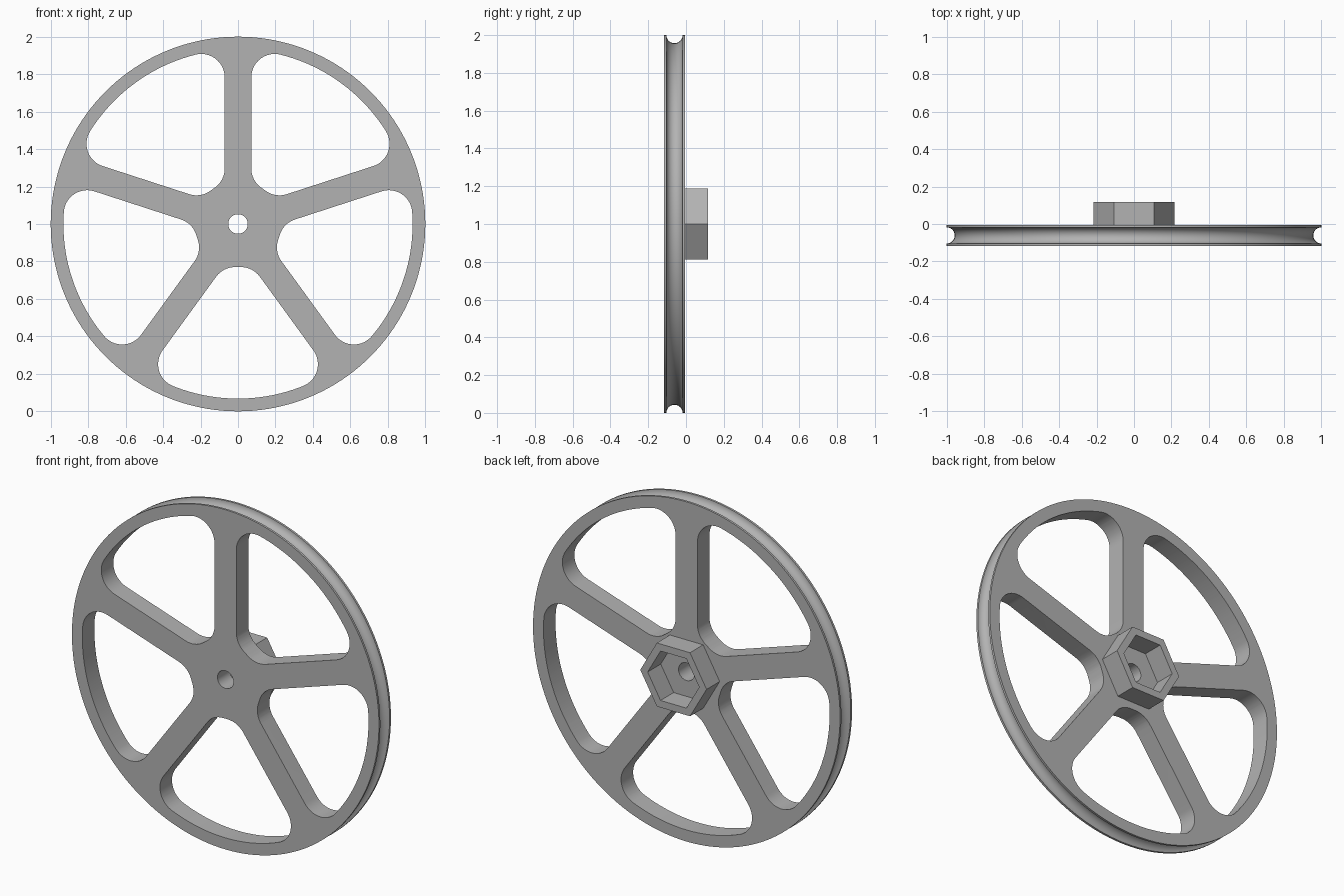
import bpy, bmesh
from math import sin, cos, tau, radians, atan2, hypot, sqrt

cube = bpy.data.objects.get("Cube")
if cube:
    bpy.data.objects.remove(cube, do_unlink=True)

FRONT, BACK, TOP = -0.117, -0.005, 0.117   # depths along y
RIM_IN, HUB, BORE = 0.932, 0.23, 0.052     # radii
SPOKE, FILLET, GROOVE = 0.071, 0.125, 0.043
HEX_OUT, HEX_IN = 0.216, 0.168

grey = bpy.data.materials.new("grey")
grey.use_nodes = True
colour = (0.45, 0.45, 0.45, 1)
grey.diffuse_color = colour
grey.node_tree.nodes["Principled BSDF"].inputs["Base Color"].default_value = colour


def make_object(name, bm):
    bmesh.ops.recalc_face_normals(bm, faces=bm.faces)
    mesh = bpy.data.meshes.new(name)
    bm.to_mesh(mesh)
    bm.free()
    mesh.materials.append(grey)
    ob = bpy.data.objects.new(name, mesh)
    ob.location.z = 1
    bpy.context.collection.objects.link(ob)
    return ob


def lathe(name, section, sides):
    """Turn a closed (radius, y) section around the y axis."""
    bm = bmesh.new()
    rings = [[bm.verts.new((r * cos(tau * i / sides), y, r * sin(tau * i / sides)))
              for i in range(sides)] for r, y in section]
    for a, b in zip(rings, rings[1:] + rings[:1]):
        for i in range(sides):
            j = (i + 1) % sides
            bm.faces.new((a[i], a[j], b[j], b[i]))
    return make_object(name, bm)


def arc(cx, cy, r, start, end, steps):
    angles = [start + (end - start) * i / steps for i in range(steps + 1)]
    return [(cx + r * cos(a), cy + r * sin(a)) for a in angles]


def window_outline():
    """Rounded opening between two spokes, lying along +x."""
    h = radians(36)
    t = SPOKE + FILLET
    s_in = (HUB + FILLET - t * sin(h)) / cos(h)
    s_out = sqrt((RIM_IN - FILLET) ** 2 - t * t)
    centre = lambda s: (s * cos(h) + t * sin(h), t * cos(h) - s * sin(h))
    side = radians(234)
    inner, outer = centre(s_in), centre(s_out)
    phi = atan2(outer[1], outer[0])
    half = arc(*inner, FILLET, tau / 2, side, 8)
    half += arc(*outer, FILLET, side, tau + phi, 16)
    half += arc(0, 0, RIM_IN, phi, 0, 14)[1:-1]
    return half + [(x, -y) for x, y in reversed(half)]


# Grooved disc with a centre bore
mid = (FRONT + BACK) / 2
groove = arc(1, mid, GROOVE, radians(270), radians(90), 16)
section = [(BORE, FRONT), (1, FRONT)] + groove + [(1, BACK), (BORE, BACK)]
wheel = lathe("spoked_wheel", section, 160)

# Five window cutters leave the spokes and rim
bm = bmesh.new()
outline = window_outline()
for k in range(5):
    a = radians(72 * k - 90)
    verts = [bm.verts.new((x * cos(a) - y * sin(a), -0.3, x * sin(a) + y * cos(a)))
             for x, y in outline]
    face = bm.faces.new(verts)
    new = bmesh.ops.extrude_face_region(bm, geom=[face])["geom"]
    bmesh.ops.translate(bm, vec=(0, 0.6, 0),
                        verts=[v for v in new if isinstance(v, bmesh.types.BMVert)])
cutter = make_object("window_cutter", bm)
cutter.hide_render = True
cut = wheel.modifiers.new("windows", "BOOLEAN")
cut.operation, cut.solver, cut.object = "DIFFERENCE", "EXACT", cutter
bpy.context.view_layer.objects.active = wheel
bpy.ops.object.modifier_apply(modifier=cut.name)
bpy.data.objects.remove(cutter, do_unlink=True)

# Hollow hexagonal socket on the back
lathe("hex_socket", [(HEX_IN, BACK - 0.01), (HEX_OUT, BACK - 0.01),
                     (HEX_OUT, TOP), (HEX_IN, TOP)], 6)

# Smooth the groove and fillets, keep the edges sharp
bpy.ops.object.select_all(action="DESELECT")
wheel.select_set(True)
bpy.ops.object.shade_smooth_by_angle(angle=radians(30))
